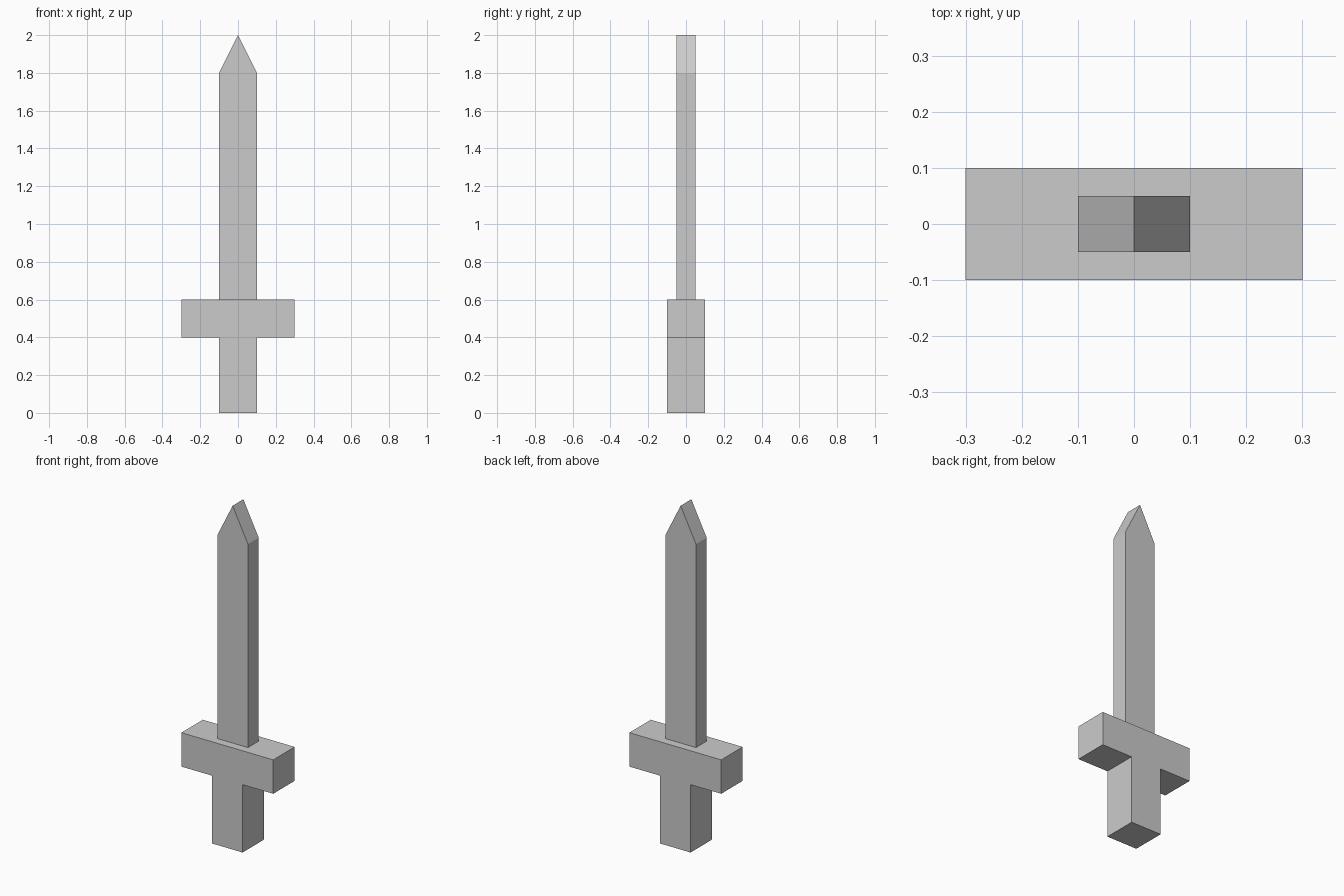
import bpy
import bmesh

if "Cube" in bpy.data.objects:
    bpy.data.objects.remove(bpy.data.objects["Cube"])


def extrude_profile(name, points, depth):
    """Solid made from an (x, z) outline, centred on y = 0."""
    bm = bmesh.new()
    face = bm.faces.new([bm.verts.new((x, -depth / 2, z)) for x, z in points])
    result = bmesh.ops.extrude_face_region(bm, geom=[face])
    moved = [v for v in result["geom"] if isinstance(v, bmesh.types.BMVert)]
    bmesh.ops.translate(bm, verts=moved, vec=(0, depth, 0))
    bmesh.ops.recalc_face_normals(bm, faces=bm.faces)
    mesh = bpy.data.meshes.new(name)
    bm.to_mesh(mesh)
    bm.free()
    obj = bpy.data.objects.new(name, mesh)
    bpy.context.collection.objects.link(obj)
    return obj


# Grip and crossguard form one T-shaped block
extrude_profile("hilt", [
    (-0.1, 0), (0.1, 0), (0.1, 0.4), (0.3, 0.4),
    (0.3, 0.6), (-0.3, 0.6), (-0.3, 0.4), (-0.1, 0.4),
], 0.2)

# Thin blade with a wedge-shaped tip
extrude_profile("blade", [
    (-0.1, 0.6), (0.1, 0.6), (0.1, 1.8), (0, 2), (-0.1, 1.8),
], 0.1)
